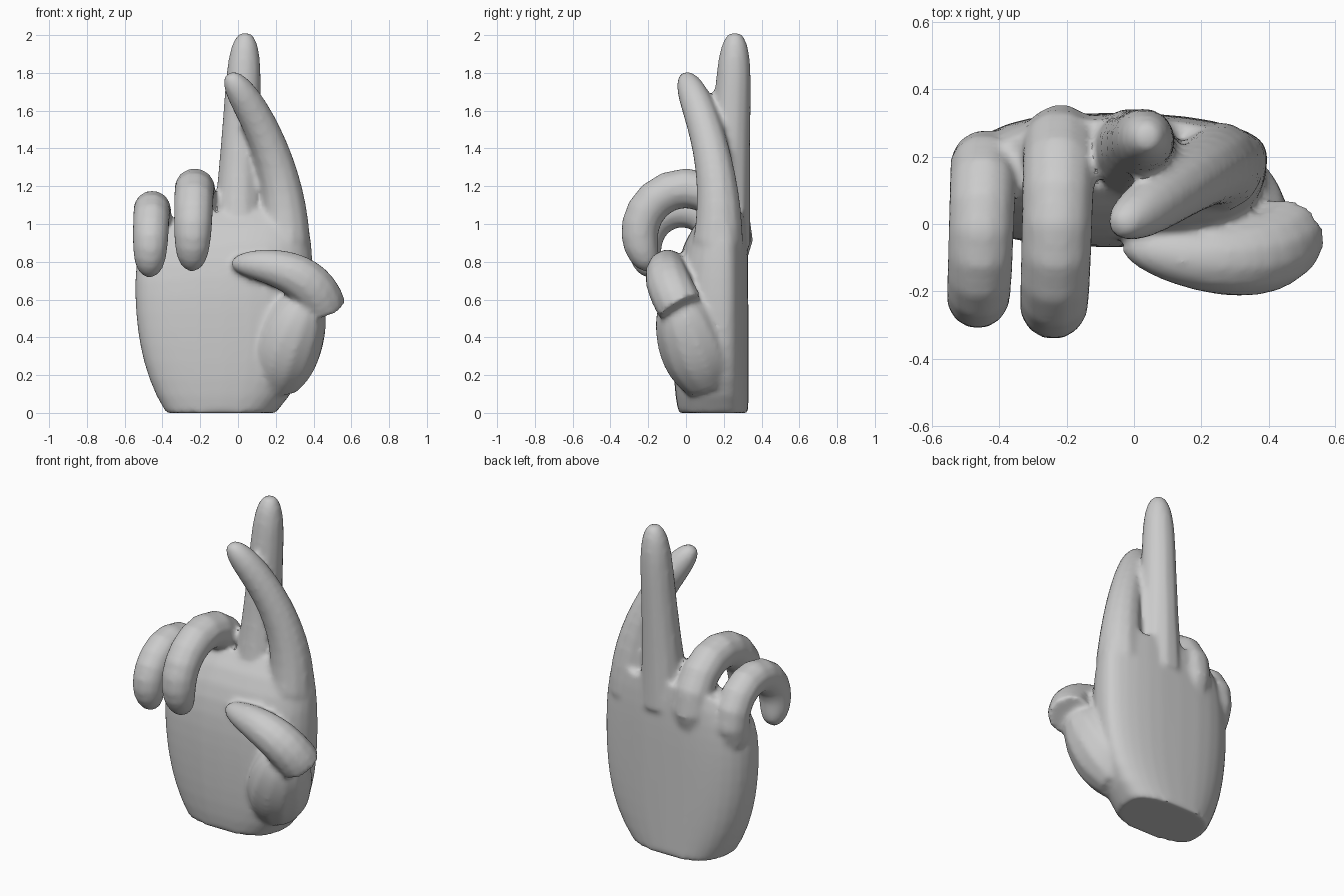
import bpy, bmesh
from math import sin, cos, pi, tau, radians, sqrt, copysign
from mathutils import Vector

if "Cube" in bpy.data.objects:
    bpy.data.objects.remove(bpy.data.objects["Cube"], do_unlink=True)

grey = (.6, .6, .6, 1)
skin = bpy.data.materials.new("grey skin")
skin.use_nodes = True
skin.diffuse_color = grey
skin.node_tree.nodes["Principled BSDF"].inputs["Base Color"].default_value = grey


def loft(name, rings):
    """Skin a list of point rings and cap both ends."""
    bm = bmesh.new()
    loops = [[bm.verts.new(point) for point in ring] for ring in rings]
    for lower, upper in zip(loops, loops[1:]):
        for i in range(len(lower)):
            bm.faces.new((lower[i - 1], lower[i], upper[i], upper[i - 1]))
    bm.faces.new(loops[0])
    bm.faces.new(loops[-1])
    bmesh.ops.recalc_face_normals(bm, faces=bm.faces)
    mesh = bpy.data.meshes.new(name)
    bm.to_mesh(mesh)
    bm.free()
    mesh.materials.append(skin)
    part = bpy.data.objects.new(name, mesh)
    bpy.context.collection.objects.link(part)
    return part


def digit(name, path, across, base, tip, swell=0, steps=16, sides=12):
    """Tapered tube along path(t), with a rounded end; swell thickens its middle."""
    rings = []
    for step in range(steps + 1):
        t = sin(pi / 2 * step / steps)      # stations gather at the tip
        centre = path(t)
        along = (path(t + .01) - path(t - .01)).normalized()
        u = (across - along * across.dot(along)).normalized()
        v = along.cross(u)
        radius = tip + (base - tip) * (1 - t) ** 2 + swell * sin(pi * t)
        radius *= sqrt(1.1 - t ** 12)
        angles = [tau * (i + .5) / sides for i in range(sides)]
        rings.append([centre + (u * cos(a) + v * sin(a)) * radius for a in angles])
    return loft(name, rings)


def bend(root, middle, end):
    """Path that leaves root, leans toward middle and stops at end."""
    root, middle, end = Vector(root), Vector(middle), Vector(end)
    return lambda t: root * (1 - t) ** 2 + middle * 2 * t * (1 - t) + end * t ** 2


def curl(x, y, z, reach):
    """Path that rolls from the knuckle over the top and down in front."""
    def path(t):
        angle = radians(-30 + 255 * t)
        return Vector((x - t * .03, y + reach * cos(angle), z + reach * sin(angle)))
    return path


def palm_ring(t, height=1.07, sides=32):
    """Rounded cross-section of the palm, at a share t of its height."""
    low = 1 - t
    left = .4 - .2 * low ** 5 - .05 * t ** 8
    right = -.55 + .17 * low ** 4 + .1 * t ** 8
    front = -.07 + .03 * low ** 8 + .18 * t ** 6
    back = .33 - .02 * t ** 8
    ring = []
    for i in range(sides):
        c, s = cos(tau * i / sides), sin(tau * i / sides)
        x = (left + right) / 2 + copysign(abs(c) ** .75, c) * (left - right) / 2
        edge = .14 + .06 * c
        y = edge + abs(s) ** .85 * ((back if s > 0 else front) - edge)
        # the knuckle line falls toward the little finger
        fall = .3 * max(0, -.2 - x) * t ** 4
        ring.append((x, y, height * t - fall))
    return ring


levels = 12
hand = loft("hand", [palm_ring(i / levels) for i in range(levels + 1)])

side_axis, depth_axis = Vector((1, 0, 0)), Vector((0, 1, 0))
parts = [
    # Thumb folded across the palm, on its fleshy mound
    digit("thumb_mound", bend((.2, .12, .13), (.22, .06, .3), (.38, -.06, .63)),
          depth_axis, base=.11, tip=.12, swell=.06),
    digit("thumb", bend((.45, -.03, .56), (.38, -.16, .79), (-.03, -.06, .79)),
          depth_axis, base=.12, tip=.065, swell=.03),
    # Index finger leaning across the straight middle finger
    digit("index_finger", bend((.25, .17, .9), (.27, .2, 1.36), (-.05, -.01, 1.79)),
          depth_axis, base=.13, tip=.085),
    digit("middle_finger", bend((0, .2, .9), (.01, .24, 1.4), (.04, .26, 2.01)),
          depth_axis, base=.14, tip=.09),
    # Ring and little fingers curled forward
    digit("ring_finger", curl(-.215, 0, .945, reach=.245),
          side_axis, base=.11, tip=.1),
    digit("little_finger", curl(-.44, -.02, .88, reach=.2),
          side_axis, base=.1, tip=.093),
]

# Fuse the parts into one skin and soften the creases
bpy.ops.object.select_all(action='DESELECT')
for part in parts + [hand]:
    part.select_set(True)
bpy.context.view_layer.objects.active = hand
bpy.ops.object.join()
fuse = hand.modifiers.new("fuse", 'REMESH')
fuse.mode = 'VOXEL'
fuse.voxel_size = .016
fuse.use_smooth_shade = True
soften = hand.modifiers.new("soften", 'SMOOTH')
soften.iterations = 5
for name in ("fuse", "soften"):
    bpy.ops.object.modifier_apply(modifier=name)
bpy.ops.object.shade_smooth_by_angle(angle=radians(50))
